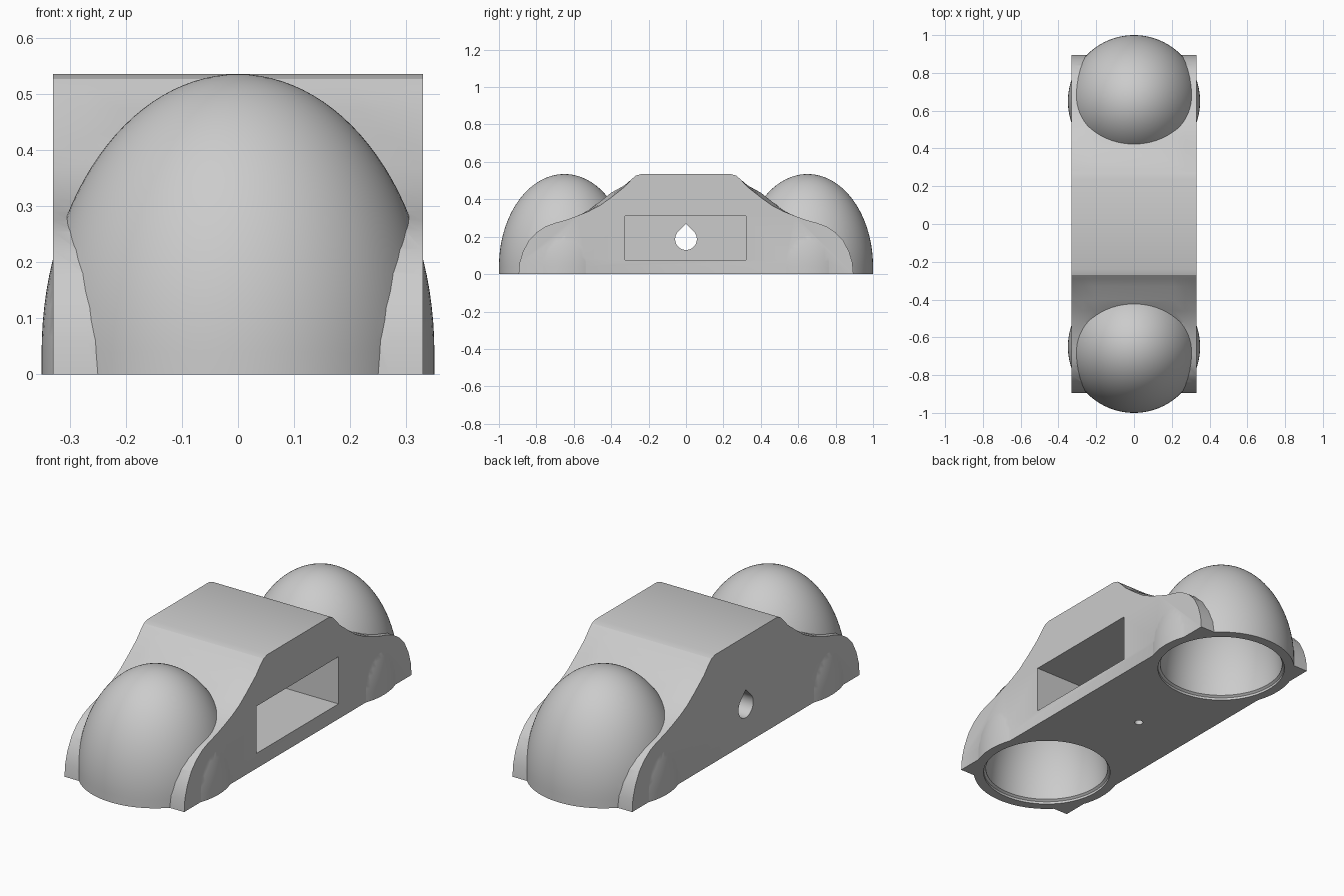
import bpy, bmesh, math
from mathutils import Vector

cube = bpy.data.objects.get("Cube")
if cube:
    bpy.data.objects.remove(cube, do_unlink=True)

grey = bpy.data.materials.new("plain_grey")
grey.use_nodes = True
GREY = (0.6, 0.6, 0.6, 1)
grey.diffuse_color = GREY
grey.node_tree.nodes["Principled BSDF"].inputs["Base Color"].default_value = GREY


def finish(bm, name):
    """Turn a bmesh into a grey object."""
    bmesh.ops.recalc_face_normals(bm, faces=bm.faces)
    mesh = bpy.data.meshes.new(name)
    bm.to_mesh(mesh)
    bm.free()
    mesh.materials.append(grey)
    ob = bpy.data.objects.new(name, mesh)
    bpy.context.collection.objects.link(ob)
    return ob


def loft(name, rings):
    """Skin closed rings of points and cap both ends."""
    bm = bmesh.new()
    rows = [[bm.verts.new(p) for p in ring] for ring in rings]
    n = len(rows[0])
    for a, b in zip(rows, rows[1:]):
        for i in range(n):
            j = (i + 1) % n
            bm.faces.new((a[i], a[j], b[j], b[i]))
    bm.faces.new(rows[0])
    bm.faces.new(rows[-1])
    return finish(bm, name)


def lathe(name, profile, y, sides=96):
    """Revolve (radius, z) points about an upright axis at y; last point is the apex."""
    rings = [[(r * math.cos(k * math.tau / sides), y + r * math.sin(k * math.tau / sides), z)
              for k in range(sides)] for r, z in profile[:-1]]
    ob = loft(name, rings)
    bm = bmesh.new()
    bm.from_mesh(ob.data)
    top = [f for f in bm.faces if len(f.verts) == sides and f.calc_center_median().z > 0.3]
    for v in bmesh.ops.poke(bm, faces=top)["verts"]:
        v.co.z = profile[-1][1]
    bm.to_mesh(ob.data)
    bm.free()
    return ob


def dome_profile(radius, base, top, start):
    """Straight foot, then a quarter ellipse."""
    steps = 28
    return start + [(radius * math.cos(t), base + (top - base) * math.sin(t))
                    for t in (k * math.pi / 2 / steps for k in range(steps + 1))]


def combine(ob, tool, operation):
    mod = ob.modifiers.new("combine", "BOOLEAN")
    mod.operation = operation
    mod.solver = "EXACT"
    mod.object = tool
    bpy.context.view_layer.objects.active = ob
    bpy.ops.object.modifier_apply(modifier=mod.name)
    bpy.data.objects.remove(tool, do_unlink=True)


# Body: side profile lofted across the width, the slopes swelling towards the middle
HALF = 0.33
ends = [(0.895, 0), (0.89, 0.06), (0.872, 0.12), (0.84, 0.18), (0.80, 0.222), (0.75, 0.255),
        (0.70, 0.274), (0.64, 0.29), (0.58, 0.312), (0.52, 0.336), (0.46, 0.367), (0.40, 0.41),
        (0.33, 0.465), (0.29, 0.508), (0.27, 0.526), (0.24, 0.535)]
outline = ends + [(-y, z) for y, z in reversed(ends)]


def section(x):
    swell = 0.03 * min(1, (HALF - abs(x)) / 0.12)
    ring = []
    for y, z in outline:
        t = max(0, 1 - abs(abs(y) - 0.42) / 0.13)
        ring.append((x, y, z + swell * t))
    return ring


body = loft("body", [section(x) for x in (-HALF, -0.27, -0.21, 0.21, 0.27, HALF)])

# Domes at both ends, then their hollow insides
for y in (-0.65, 0.65):
    combine(body, lathe("dome", dome_profile(0.35, 0.04, 0.535, [(0.35, 0)]), y), "UNION")
for y in (-0.65, 0.65):
    rim = [(0.303, -0.02), (0.303, 0.012)]
    combine(body, lathe("hollow", dome_profile(0.292, 0.02, 0.48, rim), y), "DIFFERENCE")

# Side pocket
pocket = loft("pocket", [[(x, y, z) for y, z in
                          ((-0.325, 0.075), (0.32, 0.075), (0.32, 0.31), (-0.325, 0.31))]
                         for x in (-0.24, 0.4)])
combine(body, pocket, "DIFFERENCE")

# Teardrop opening through the far wall
drop = [(0, 0.268)]
for k in range(33):
    a = math.radians(135 + k * 270 / 32)
    drop.append((0.058 * math.cos(a), 0.187 + 0.058 * math.sin(a)))
combine(body, loft("teardrop", [[(x, y, z) for y, z in drop] for x in (-0.4, -0.1)]), "DIFFERENCE")

# Small drain hole in the floor
circle = [Vector((0.02 * math.cos(k * math.tau / 32), 0.02 * math.sin(k * math.tau / 32), 0))
          for k in range(32)]
combine(body, loft("drain", [[p + Vector((-0.03, 0, z)) for p in circle] for z in (-0.05, 0.15)]),
        "DIFFERENCE")

# Smooth curves, sharp edges
bpy.ops.object.select_all(action="DESELECT")
body.select_set(True)
bpy.context.view_layer.objects.active = body
bpy.ops.object.shade_smooth_by_angle(angle=math.radians(25))
